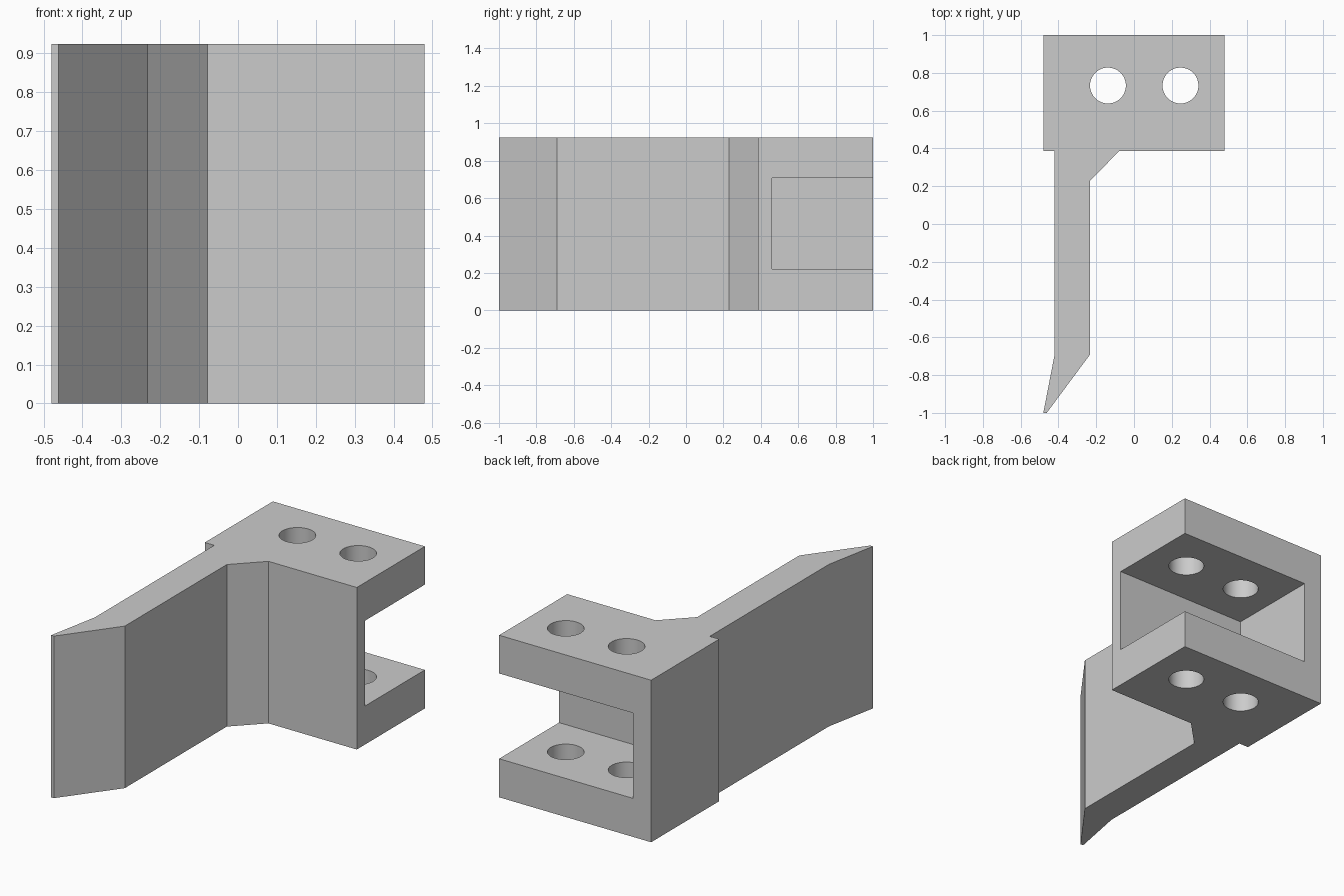
import bpy
import bmesh
from math import radians
from mathutils import Matrix

cube = bpy.data.objects.get("Cube")
if cube:
    bpy.data.objects.remove(cube, do_unlink=True)

HEIGHT = 0.925

grey = bpy.data.materials.new("plain_grey")
grey.use_nodes = True
colour = (0.6, 0.6, 0.6, 1)
grey.diffuse_color = colour
grey.node_tree.nodes["Principled BSDF"].inputs["Base Color"].default_value = colour


def add_object(name, bm):
    bmesh.ops.recalc_face_normals(bm, faces=bm.faces)
    mesh = bpy.data.meshes.new(name)
    bm.to_mesh(mesh)
    bm.free()
    mesh.materials.append(grey)
    obj = bpy.data.objects.new(name, mesh)
    bpy.context.collection.objects.link(obj)
    return obj


def prism(name, outline, z0, z1):
    bm = bmesh.new()
    face = bm.faces.new([bm.verts.new((x, y, z0)) for x, y in outline])
    top = bmesh.ops.extrude_face_region(bm, geom=[face])["geom"]
    verts = [v for v in top if isinstance(v, bmesh.types.BMVert)]
    bmesh.ops.translate(bm, verts=verts, vec=(0, 0, z1 - z0))
    return add_object(name, bm)


def drill(name, x, y, radius):
    bm = bmesh.new()
    bmesh.ops.create_cone(bm, cap_ends=True, segments=64, radius1=radius,
                          radius2=radius, depth=2,
                          matrix=Matrix.Translation((x, y, HEIGHT / 2)))
    return add_object(name, bm)


# Mounting block, arm, gusset and pointed tip as one extruded outline
bracket = prism("clevis_bracket", [
    (-0.48, 1), (-0.48, 0.386), (-0.42, 0.386), (-0.42, -0.69),
    (-0.48, -1), (-0.462, -1), (-0.232, -0.69), (-0.232, 0.23),
    (-0.078, 0.386), (0.48, 0.386), (0.48, 1)], 0, HEIGHT)

# Slot open at the back and one side, and two bolt holes through both plates
cutters = [
    prism("slot_cutter", [(-0.366, 0.46), (0.7, 0.46), (0.7, 1.2), (-0.366, 1.2)],
          0.22, 0.707),
    drill("bolt_hole_cutter_right", -0.138, 0.733, 0.095),
    drill("bolt_hole_cutter_left", 0.246, 0.733, 0.095),
]

bpy.ops.object.select_all(action="DESELECT")
bracket.select_set(True)
bpy.context.view_layer.objects.active = bracket
for cutter in cutters:
    cutter.hide_render = True
    cut = bracket.modifiers.new(cutter.name, "BOOLEAN")
    cut.operation = "DIFFERENCE"
    cut.solver = "EXACT"
    cut.object = cutter
    bpy.ops.object.modifier_apply(modifier=cut.name)
    bpy.data.objects.remove(cutter, do_unlink=True)

bpy.ops.object.shade_smooth_by_angle(angle=radians(20))
